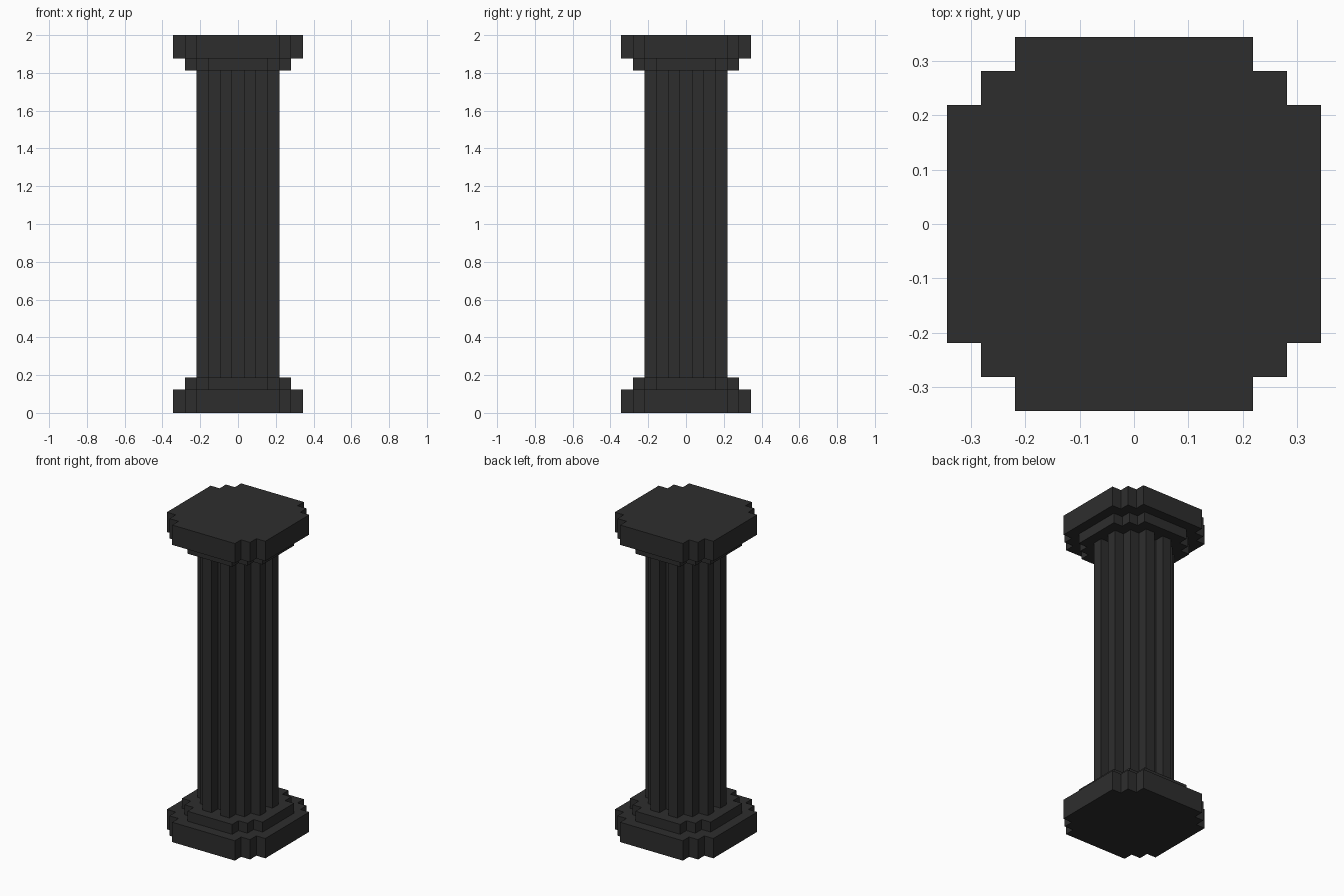
import bpy
import bmesh

cube = bpy.data.objects.get("Cube")
if cube:
    bpy.data.objects.remove(cube, do_unlink=True)

U = 2.0 / 32  # one block: the column is 32 blocks tall

# Single dark stone colour
stone = bpy.data.materials.new("dark_stone")
stone.use_nodes = True
COLOR = (0.027, 0.027, 0.027, 1.0)
stone.diffuse_color = COLOR
bsdf = stone.node_tree.nodes["Principled BSDF"]
bsdf.inputs["Base Color"].default_value = COLOR
bsdf.inputs["Roughness"].default_value = 0.9


def prism(name, quarter, z0, z1):
    """Extrude an outline made from a quarter profile turned four times."""
    outline, pts = [], list(quarter)
    for _ in range(4):
        outline += pts
        pts = [(-y, x) for x, y in pts]
    bm = bmesh.new()
    face = bm.faces.new([bm.verts.new((x * U, y * U, z0 * U)) for x, y in outline])
    top = bmesh.ops.extrude_face_region(bm, geom=[face], use_keep_orig=True)
    verts = [g for g in top["geom"] if isinstance(g, bmesh.types.BMVert)]
    bmesh.ops.translate(bm, verts=verts, vec=(0, 0, (z1 - z0) * U))
    bmesh.ops.recalc_face_normals(bm, faces=bm.faces)
    mesh = bpy.data.meshes.new(name)
    bm.to_mesh(mesh)
    bm.free()
    mesh.materials.append(stone)
    obj = bpy.data.objects.new(name, mesh)
    bpy.context.collection.objects.link(obj)
    return obj


def stepped(half):
    """Quarter profile of a square whose corners are cut in two steps."""
    a, b, c = half, half - 1, half - 2
    return [(a, c), (b, c), (b, b), (c, b), (c, a)]


# Fluted quarter profile: a groove in the middle of each side
FLUTED = [(2.5, 0.5), (3.5, 0.5), (3.5, 1.5), (2.5, 1.5),
          (2.5, 2.5), (1.5, 2.5), (1.5, 3.5), (0.5, 3.5), (0.5, 2.5)]

# Base, shaft and capital
prism("base_slab", stepped(5.5), 0, 2)
prism("base_step", stepped(4.5), 2, 3)
prism("fluted_shaft", FLUTED, 3, 29)
prism("capital_step", stepped(4.5), 29, 30)
prism("capital_slab", stepped(5.5), 30, 32)
